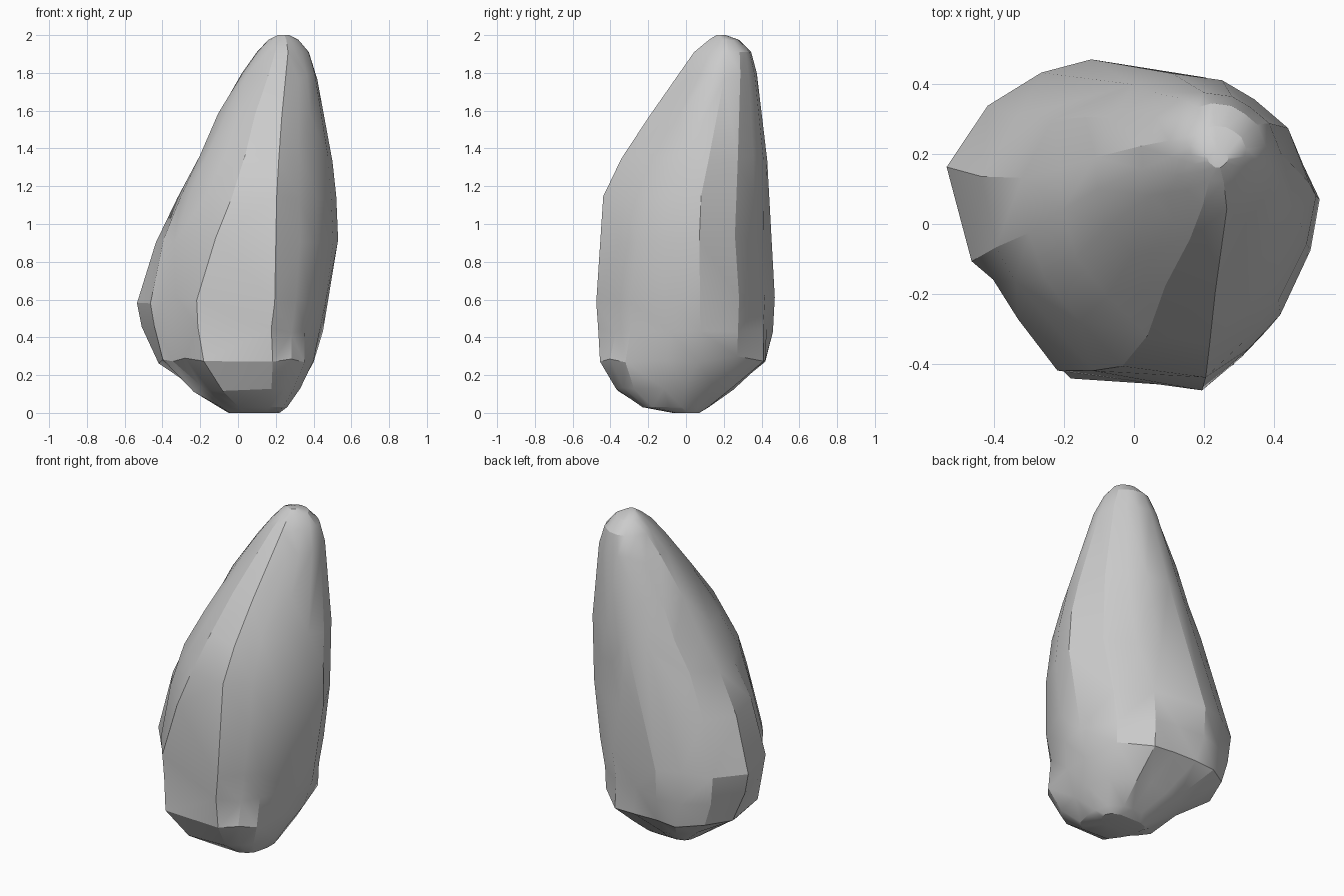
import bpy, bmesh, random
from math import radians

random.seed(4)

default_cube = bpy.data.objects.get("Cube")
if default_cube:
    bpy.data.objects.remove(default_cube, do_unlink=True)

# Outlines of the boulder, scaled to a unit box, matched point for point
LOW_OUTLINE = [(-1, .35), (-.77, .72), (-.47, .92), (-.19, 1), (.15, .93), (.45, .89),
               (.8, .6), (1, .17), (.96, -.17), (.8, -.63), (.65, -.8), (.43, -1),
               (-.38, -.88), (-.6, -.57), (-.74, -.33), (-.86, -.22)]
HIGH_OUTLINE = [(-1, .3), (-.8, .68), (-.42, .92), (-.1, 1), (.3, .95), (.56, .81),
                (.83, .6), (1, .2), (.93, -.1), (.73, -.44), (.5, -.71), (.2, -.98),
                (-.3, -.92), (-.62, -.63), (-.87, -.35), (-.98, 0)]

# Height, left and right limits, front and back limits of each layer
LAYERS = [(0, -.05, .22, -.07, .07), (.03, -.1, .26, -.23, .12), (.13, -.25, .33, -.37, .25),
          (.28, -.42, .4, -.455, .42), (.44, -.51, .45, -.465, .46), (.6, -.535, .485, -.475, .47),
          (.92, -.435, .53, -.465, .44), (1.15, -.32, .52, -.445, .435),
          (1.35, -.21, .5, -.35, .43), (1.57, -.11, .46, -.2, .4),
          (1.78, .02, .42, -.06, .375), (1.91, .1, .375, .04, .345),
          (1.975, .16, .32, .12, .28), (2, .21, .27, .16, .21)]


def clamp(u, low, high):
    return min(max(u, low), high)


def fit(u, low, high):
    return low + (clamp(u, -1, 1) + 1) / 2 * (high - low)


def layer_points(z, x0, x1, y0, y1):
    blend = clamp((z - .6) / .7, 0, 1)
    wobble = .02 if .1 < z < 1.9 else 0
    square = 1.1 if z < .3 else 1  # the foot is blunter than the body
    for (ax, ay), (bx, by) in zip(LOW_OUTLINE, HIGH_OUTLINE):
        u, v = ax + (bx - ax) * blend, ay + (by - ay) * blend
        yield (fit(u * square, x0, x1), fit(v * square, y0, y1),
               z + random.uniform(-wobble, wobble))


# Stone material
stone = bpy.data.materials.new("grey_stone")
stone.use_nodes = True
colour = (.6, .6, .6, 1)
stone.diffuse_color = colour
stone.node_tree.nodes["Principled BSDF"].inputs["Base Color"].default_value = colour

# Skin the layers, then merge shallow neighbours into chipped facets
bm = bmesh.new()
rings = [[bm.verts.new(p) for p in layer_points(*layer)] for layer in LAYERS]
for lower, upper in zip(rings, rings[1:]):
    for i in range(len(lower)):
        j = (i + 1) % len(lower)
        bm.faces.new((lower[i], lower[j], upper[j], upper[i]))
bm.faces.new(rings[0])
bm.faces.new(rings[-1])
bmesh.ops.triangulate(bm, faces=bm.faces[:])
bmesh.ops.dissolve_limit(bm, angle_limit=radians(4), verts=bm.verts[:], edges=bm.edges[:])
bmesh.ops.triangulate(bm, faces=bm.faces[:])
bmesh.ops.recalc_face_normals(bm, faces=bm.faces[:])

mesh = bpy.data.meshes.new("boulder")
bm.to_mesh(mesh)
bm.free()
mesh.materials.append(stone)
boulder = bpy.data.objects.new("boulder", mesh)
bpy.context.collection.objects.link(boulder)

# Soft shading across shallow facets, crisp ridges elsewhere
bpy.ops.object.select_all(action="DESELECT")
boulder.select_set(True)
bpy.context.view_layer.objects.active = boulder
bpy.ops.object.shade_smooth_by_angle(angle=radians(25))
